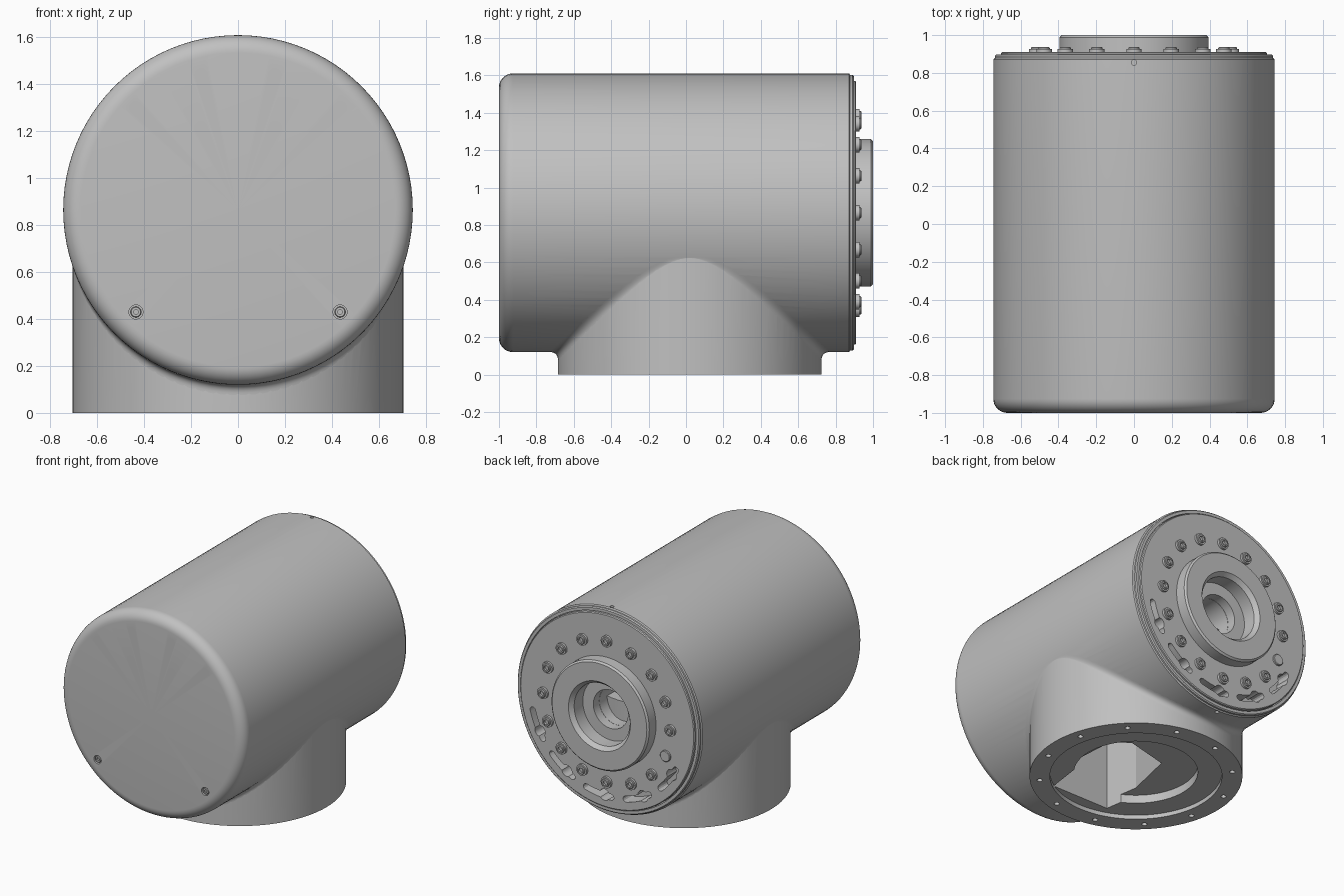
import bpy, bmesh
from math import sin, cos, pi, radians, sqrt
from mathutils import Matrix, Vector

cube = bpy.data.objects.get("Cube")
if cube:
    bpy.data.objects.remove(cube, do_unlink=True)

AXIS_Z = 0.865      # height of the housing axis
R_BODY = 0.745
R_BASE = 0.705
BASE_Y = 0.02
# Local z becomes y, local y becomes z, lifted to the housing axis
ALONG_Y = Matrix(((1, 0, 0, 0), (0, 0, 1, 0), (0, 1, 0, AXIS_Z), (0, 0, 0, 1)))
BASE = Matrix.Translation((0, BASE_Y, 0))

grey = bpy.data.materials.new("machined_grey")
grey.use_nodes = True
grey.diffuse_color = (0.53, 0.53, 0.53, 1)
grey.node_tree.nodes["Principled BSDF"].inputs["Base Color"].default_value = (0.53, 0.53, 0.53, 1)


def finish(bm, name, matrix):
    bm.transform(matrix)
    bmesh.ops.recalc_face_normals(bm, faces=bm.faces)
    mesh = bpy.data.meshes.new(name)
    bm.to_mesh(mesh)
    bm.free()
    mesh.materials.append(grey)
    ob = bpy.data.objects.new(name, mesh)
    bpy.context.collection.objects.link(ob)
    return ob


def lathe(name, profile, matrix, closed=False, steps=96):
    """Turn a (radius, height) profile around local z."""
    bm = bmesh.new()
    vs = [bm.verts.new((r, 0, h)) for r, h in profile]
    es = [bm.edges.new(p) for p in zip(vs, vs[1:])]
    if closed:
        es.append(bm.edges.new((vs[-1], vs[0])))
    bmesh.ops.spin(bm, geom=vs + es, cent=(0, 0, 0), axis=(0, 0, 1),
                   angle=2 * pi, steps=steps, use_merge=False)
    bmesh.ops.remove_doubles(bm, verts=bm.verts, dist=1e-5)
    return finish(bm, name, matrix)


def prisms(name, loops, low, high, matrix):
    """Extrude several flat outlines along local z."""
    bm = bmesh.new()
    for loop in loops:
        face = bm.faces.new([bm.verts.new((x, y, low)) for x, y in loop])
        top = bmesh.ops.extrude_face_region(bm, geom=[face])["geom"]
        moved = [g for g in top if isinstance(g, bmesh.types.BMVert)]
        bmesh.ops.translate(bm, verts=moved, vec=(0, 0, high - low))
    return finish(bm, name, matrix)


def polar(r, a):
    return r * cos(a), r * sin(a)


def disc(x, y, r, n=20):
    return [(x + r * cos(2 * pi * i / n), y + r * sin(2 * pi * i / n)) for i in range(n)]


def arc_slot(r, half, a0, a1, n=6):
    """Outline of a curved slot with round ends."""
    pts = [polar(r + half, a0 + (a1 - a0) * i / n) for i in range(n + 1)]
    for a, start in ((a1, a1), (a0, a0 + pi)):
        cx, cy = polar(r, a)
        for i in range(1, n):
            t = start + pi * i / n
            pts.append((cx + half * cos(t), cy + half * sin(t)))
        if a == a1:
            pts += [polar(r - half, a1 + (a0 - a1) * i / n) for i in range(n + 1)]
    return pts


def boolean(target, cutter, operation="DIFFERENCE"):
    cutter.hide_render = True
    mod = target.modifiers.new("cut", "BOOLEAN")
    mod.operation, mod.solver, mod.object = operation, "EXACT", cutter
    bpy.context.view_layer.objects.active = target
    bpy.ops.object.modifier_apply(modifier=mod.name)
    bpy.data.objects.remove(cutter, do_unlink=True)


# Housing: rounded front, open socket at the back
edge = 0.075
nose = [(R_BODY - edge + edge * sin(t), -1 + edge - edge * cos(t))
        for t in [pi / 2 * i / 8 for i in range(9)]]
housing = lathe("housing", [(0, -1)] + nose + [
    (R_BODY, 0.872), (0.737, 0.878), (0.737, 0.89), (0.73, 0.897), (0.71, 0.897),
    (0.71, 0.8), (0.14, 0.8), (0.14, 0.5), (0, 0.5)], ALONG_Y)

# Round base pedestal joined to the housing
base = lathe("base", [(0, 0), (R_BASE, 0), (R_BASE, AXIS_Z), (0, AXIS_Z)], BASE)
boolean(housing, base, "UNION")

# Stepped recess, cable opening and mounting holes underneath
boolean(housing, lathe("recess_cutter", [
    (0, -0.1), (0.57, -0.1), (0.57, 0.03), (0.41, 0.03), (0.41, 0.09), (0, 0.09)], BASE))
opening = [(-0.16, -0.49), (0.3, -0.49), (0.34, -0.2), (0.32, 0.12),
           (0.2, 0.2), (-0.12, 0.12), (-0.2, -0.24)]
boolean(housing, prisms("opening_cutter", [opening], 0.02, 0.6, BASE))
mounts = [disc(*polar(0.64, radians(15 + 30 * k)), 0.018) for k in range(12)]
boolean(housing, prisms("mount_cutter", mounts, -0.1, 0.05, BASE))

# Counterbores in the front face, small pin holes near the back rim
screw_spots = [(s * x, z - AXIS_Z) for s in (-1, 1)
               for x, z in ((0.435, 1.3), (0.435, 0.43), (0.157, 1.44), (0.157, 1.213))]
boolean(housing, prisms("counterbore_cutter", [disc(x, y, 0.03) for x, y in screw_spots],
                        -1.1, -0.98, ALONG_Y))
for z in (0.12, 1.61):
    boolean(housing, prisms("pin_cutter", [disc(0, 0.855, 0.014)], z - 0.03, z + 0.03,
                            Matrix.Identity(4)))

# Blended neck between the pedestal and the housing
bm = bmesh.new()
rings = []
for i in range(96):
    t = 2 * pi * (i + 0.5) / 96
    f = 0.045 * abs(sin(t))

    def on_body(r):
        return Vector((r * cos(t), BASE_Y + r * sin(t),
                       AXIS_Z - sqrt(R_BODY ** 2 - (r * cos(t)) ** 2)))
    corner, outer = on_body(R_BASE), on_body(R_BASE + f)
    wall = corner - Vector((0, 0, f))
    rings.append([bm.verts.new((1 - u) ** 2 * wall + 2 * u * (1 - u) * corner + u * u * outer)
                  for u in [k / 8 for k in range(9)]])
for a, b in zip(rings, rings[1:] + rings[:1]):
    for k in range(8):
        bm.faces.new((a[k], b[k], b[k + 1], a[k + 1]))
neck = finish(bm, "neck_fillet", Matrix.Identity(4))
if sum((p.normal.z * p.area for p in neck.data.polygons)) > 0:
    neck.data.flip_normals()

# Output flange with raised hub and stepped bore
flange = lathe("output_flange", [
    (0.14, 0.802), (0.705, 0.802), (0.705, 0.904), (0.699, 0.91), (0.395, 0.91),
    (0.395, 0.988), (0.383, 1), (0.25, 1), (0.225, 0.97), (0.225, 0.87), (0.14, 0.87)],
    ALONG_Y, closed=True)

# Twelve keyhole slots through the flange
keys = [radians(62 + 30 * k) for k in range(12)]
boolean(flange, prisms("slot_cutter", [
    arc_slot(0.62, 0.022, a - radians(5), a + radians(14)) for a in keys], 0.7, 0.95, ALONG_Y))
boolean(flange, prisms("keyhole_cutter", [disc(*polar(0.615, a), 0.041) for a in keys],
                       0.7, 0.95, ALONG_Y))

# Ring of flange bolts, one of them a plain dowel
parts = [housing, neck, flange]
bolt = [(0, 0.922), (0.017, 0.922), (0.017, 0.937), (0.026, 0.937), (0.03, 0.932),
        (0.03, 0.927), (0.041, 0.927), (0.041, 0.9), (0, 0.9)]
dowel = [(0, 0.925), (0.036, 0.925), (0.04, 0.921), (0.04, 0.9), (0, 0.9)]
for k in range(16):
    x, y = polar(0.515, 2 * pi * k / 16)
    spot = ALONG_Y @ Matrix.Translation((x, y, 0))
    if k == 9:
        parts.append(lathe("flange_dowel", dowel, spot, steps=24))
    else:
        parts.append(lathe("flange_bolt", bolt, spot, steps=24))

# Cover screws seated in the front counterbores
screw = [(0, -0.988), (0.01, -0.988), (0.01, -0.998), (0.02, -0.998), (0.023, -0.994),
         (0.023, -0.97), (0, -0.97)]
for x, y in screw_spots:
    parts.append(lathe("cover_screw", screw, ALONG_Y @ Matrix.Translation((x, y, 0)), steps=20))

# Smooth shading with crisp edges
bpy.ops.object.select_all(action="DESELECT")
for ob in parts:
    ob.select_set(True)
bpy.context.view_layer.objects.active = housing
bpy.ops.object.shade_smooth_by_angle(angle=radians(19))
